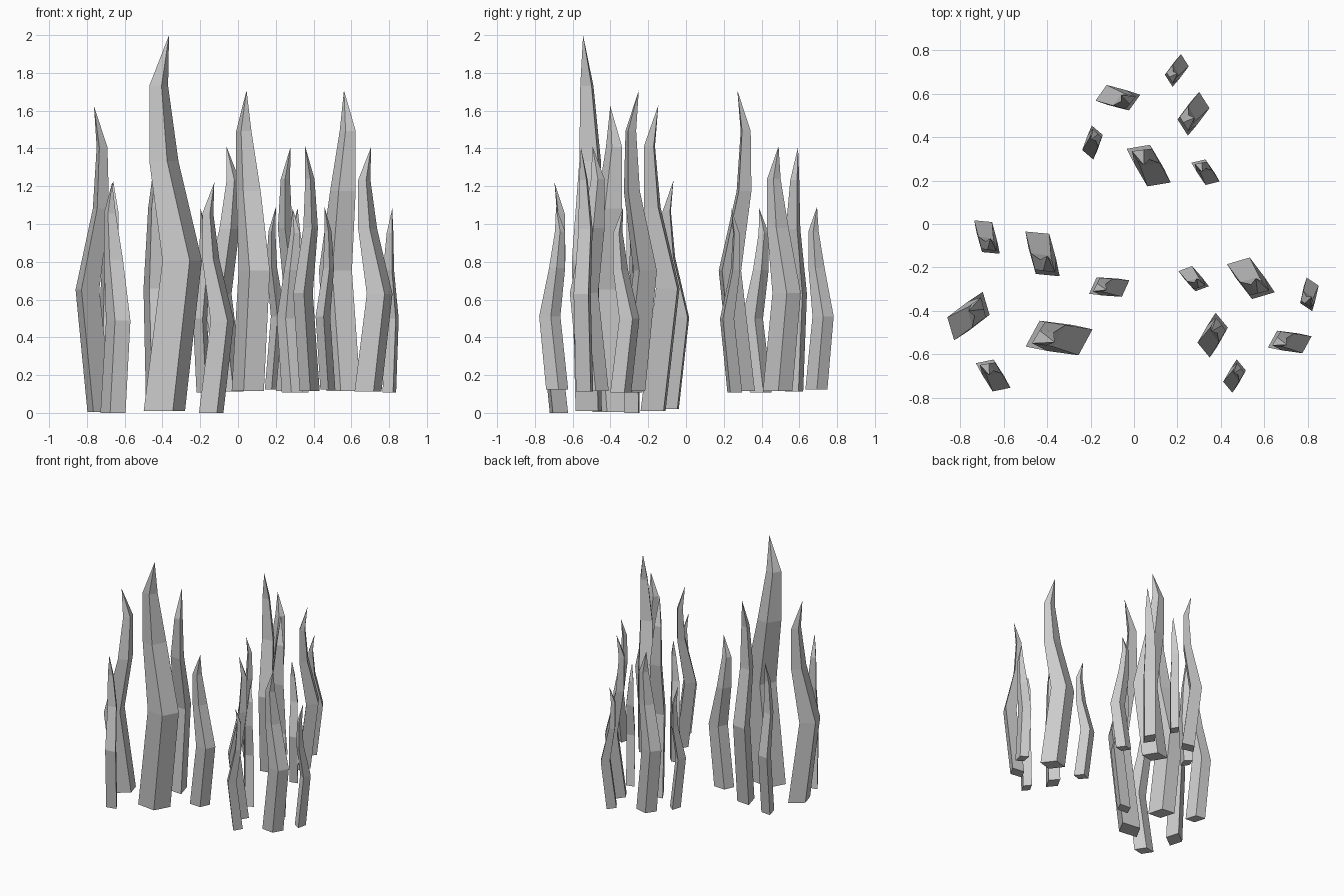
import bpy, bmesh, math
from mathutils import Matrix, Vector

if "Cube" in bpy.data.objects:
    bpy.data.objects.remove(bpy.data.objects["Cube"])

stone = bpy.data.materials.new("plain_grey")
stone.diffuse_color = (0.6, 0.6, 0.6, 1)
stone.use_nodes = True
stone.node_tree.nodes["Principled BSDF"].inputs["Base Color"].default_value = stone.diffuse_color

# One bent blade: each ring is a parallelogram (corner, long side, short side, height)
RINGS = [
    ((-0.11, -0.052), (0.155, -0.020), (0.065, 0.120), 0.0),
    ((-0.01, -0.072), (0.145, -0.020), (0.065, 0.120), 0.80),
    ((-0.08, -0.037), (0.095, -0.015), (0.060, 0.100), 1.33),
    ((-0.08, -0.037), (0.065, -0.010), (0.035, 0.060), 1.73),
]
TIP = (0.025, -0.032, 2.0)


def blade_mesh():
    bm = bmesh.new()
    loops = []
    for corner, long, short, z in RINGS:
        c, l, s = Vector(corner), Vector(long), Vector(short)
        loops.append([bm.verts.new((p.x, p.y, z)) for p in (c, c + l, c + l + s, c + s)])
    tip = bm.verts.new(TIP)
    bm.faces.new(loops[0][::-1])
    for i in range(4):
        j = (i + 1) % 4
        for a, b in zip(loops, loops[1:]):
            bm.faces.new((a[i], a[j], b[j], b[i]))
        bm.faces.new((loops[-1][i], loops[-1][j], tip))
    bmesh.ops.recalc_face_normals(bm, faces=bm.faces)
    mesh = bpy.data.meshes.new("blade")
    bm.to_mesh(mesh)
    bm.free()
    mesh.materials.append(stone)
    return mesh


def place(x, y, z, turn, size):
    return (Matrix.Translation((x, y, z))
            @ Matrix.Rotation(math.radians(turn), 4, 'Z') @ Matrix.Scale(size, 4))


# Blades of a clump, relative to the tallest: x, y, z, turn, size
BLADES = [
    (0, 0, 0.01, 0, 0.995),
    (-0.340, 0.108, 0.005, 225, 0.81),
    (-0.026, 0.338, 0.01, 113, 0.81),
    (-0.283, 0.425, 0.02, 113, 0.605),
    (-0.271, -0.159, 0.0, -50, 0.61),
    (0.248, 0.228, 0.0, 4, 0.61),
]
# Three clumps
CLUMPS = {
    "left": (-0.39, -0.513, 0.0, 0, 1.0),
    "back": (0.053, 0.303, 0.108, -52, 0.8),
    "right": (0.557, -0.282, 0.108, 135, 0.8),
}

mesh = blade_mesh()
for name, clump in CLUMPS.items():
    for n, blade in enumerate(BLADES, 1):
        ob = bpy.data.objects.new(f"{name}_clump_blade_{n}", mesh)
        ob.matrix_world = place(*clump) @ place(*blade)
        bpy.context.collection.objects.link(ob)
